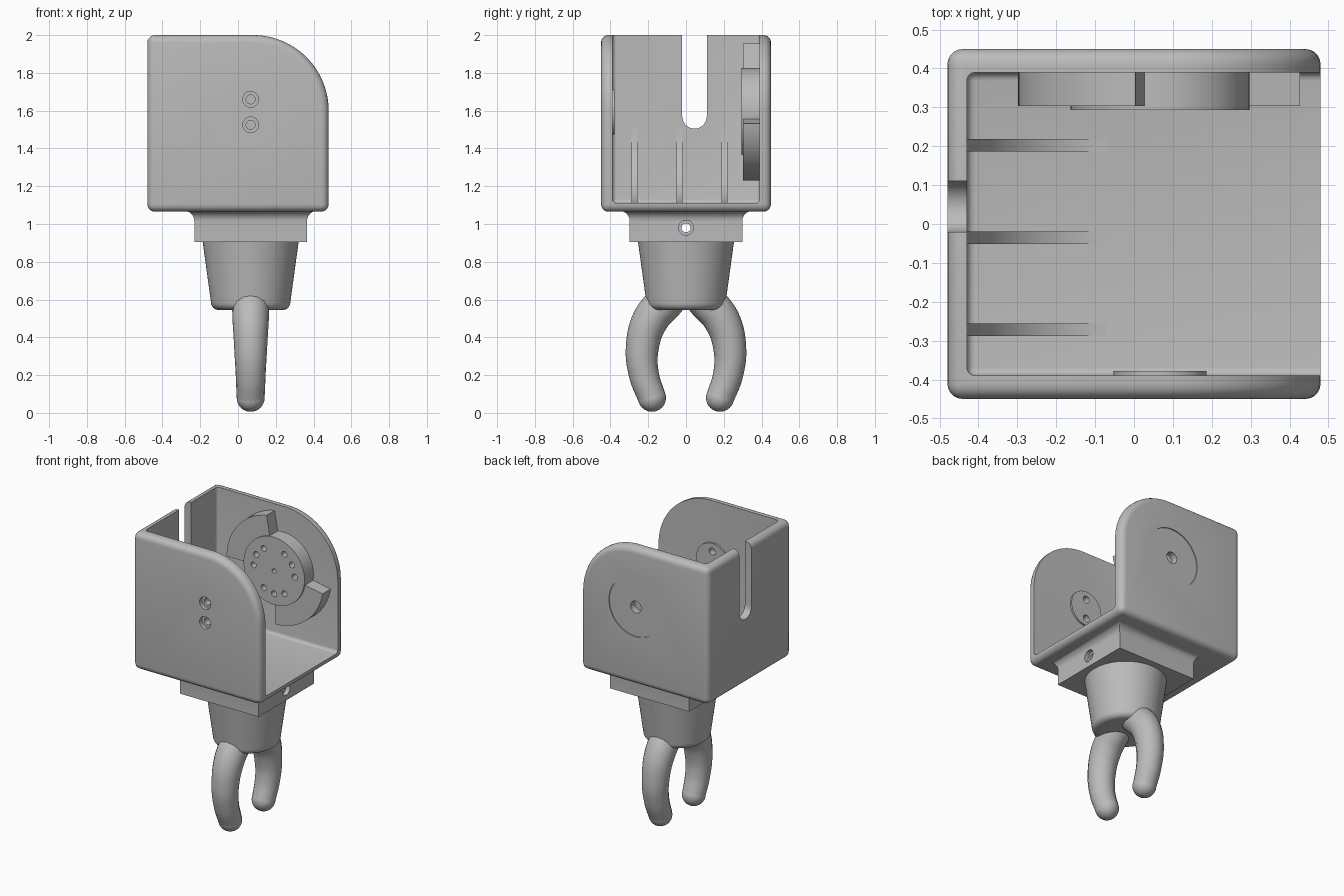
import bpy, bmesh, math
from math import sin, cos, pi, radians
from mathutils import Vector, Matrix

if "Cube" in bpy.data.objects:
    bpy.data.objects.remove(bpy.data.objects["Cube"])

grey = bpy.data.materials.new("plain grey")
grey.use_nodes = True
grey.diffuse_color = (0.5, 0.5, 0.5, 1)
grey.node_tree.nodes["Principled BSDF"].inputs["Base Color"].default_value = grey.diffuse_color

CX, CZ = 0.067, 1.595        # pivot axis of the bracket


def finish(name, bm):
    bmesh.ops.recalc_face_normals(bm, faces=bm.faces)
    mesh = bpy.data.meshes.new(name)
    bm.to_mesh(mesh)
    bm.free()
    mesh.materials.append(grey)
    ob = bpy.data.objects.new(name, mesh)
    bpy.context.collection.objects.link(ob)
    return ob


def loft(name, rings):
    """Skin closed rings of equal length and cap both ends."""
    bm = bmesh.new()
    rows = [[bm.verts.new(p) for p in ring] for ring in rings]
    n = len(rows[0])
    for a, b in zip(rows, rows[1:]):
        for i in range(n):
            j = (i + 1) % n
            bm.faces.new((a[i], a[j], b[j], b[i]))
    bm.faces.new(rows[0])
    bm.faces.new(rows[-1])
    return finish(name, bm)


def arc(cx, cz, r, a0, a1, n=16, rz=None):
    steps = [radians(a0 + (a1 - a0) * i / n) for i in range(n + 1)]
    return [(cx + r * cos(t), cz + (rz or r) * sin(t)) for t in steps]


def prism(name, pts, y0, y1):
    return loft(name, [[(x, y, z) for x, z in pts] for y in (y0, y1)])


def disc(name, x, z, r, y0, y1, r1=None, n=48):
    """Cylinder or cone along y."""
    ends = ((y0, r), (y1, r1 or r))
    return loft(name, [[(px, y, pz) for px, pz in arc(x, z, q, 0, 360, n)[:-1]] for y, q in ends])


def bake(ob):
    deps = bpy.context.evaluated_depsgraph_get()
    mesh = bpy.data.meshes.new_from_object(ob.evaluated_get(deps))
    ob.modifiers.clear()
    ob.data = mesh


def bevel(ob, width, segments=5):
    mod = ob.modifiers.new("round", "BEVEL")
    mod.width, mod.segments, mod.limit_method = width, segments, "ANGLE"
    mod.angle_limit = radians(40)
    bake(ob)


def cut(ob, cutter):
    cutter.hide_render = True
    mod = ob.modifiers.new("cut", "BOOLEAN")
    mod.operation, mod.object, mod.solver = "DIFFERENCE", cutter, "EXACT"
    bake(ob)
    bpy.data.objects.remove(cutter)


# Housing: rounded block with one large corner, hollowed from the top and +x side
outline = [(-0.48, 1.065), (0.48, 1.065)] + arc(0.08, 1.6, 0.4, 0, 90, 24) + [(-0.48, 2)]
housing = prism("housing", outline, -0.45, 0.45)
bevel(housing, 0.04)
cavity = prism("cavity", [(-0.43, 1.11), (2, 1.11), (2, 3), (-0.43, 3)], -0.39, 0.39)
bevel(cavity, 0.022, 4)
cut(housing, cavity)

# Cable slot in the -x wall
slot_yz = [(0.11, 3), (-0.02, 3)] + arc(0.045, 1.57, 0.065, 180, 360, 16)
cut(housing, loft("slot", [[(x, y, z) for y, z in slot_yz] for x in (-0.6, -0.4)]))

# Front wall pad with two countersunk screw holes
pad = disc("screw_pad", CX, CZ, 0.12, -0.4, -0.378)
for z in (1.66, 1.525):
    for part in (housing, pad):
        cut(part, disc("bore", CX, z, 0.024, -0.6, -0.3, n=24))
    cut(housing, disc("sink", CX, z, 0.042, -0.46, -0.425, n=24))

# Back wall: shallow round recess and central screw hole
cut(housing, disc("recess", CX, CZ, 0.2, 0.444, 0.5, n=64))
cut(housing, disc("sink", CX, CZ, 0.04, 0.4, 0.5, n=24))

# Drive hub with a ring of blind holes
hub = disc("drive_hub", CX, CZ, 0.23, 0.293, 0.4, n=64)
cut(hub, disc("centre", CX, CZ, 0.015, 0.2, 0.5, n=16))
for a in (0, 30, 60, 120, 150, 180, 240, 270, 300):
    t = radians(a)
    cut(hub, disc("hole", CX + 0.155 * cos(t), CZ + 0.155 * sin(t), 0.02, 0.2, 0.36, n=16))
smooth = [housing, pad, hub]

# Two raised stop sectors around the hub
for name, a0, a1 in (("upper_stop", 100, 180), ("lower_stop", 270, 350)):
    pts = arc(CX, CZ, 0.365, a0, a1, 24) + arc(CX, CZ, 0.22, a1, a0, 24)
    smooth.append(prism(name, pts, 0.303, 0.4))

# Concave gussets between floor and -x wall
for i, y in enumerate((-0.272, -0.035, 0.203)):
    pts = [(-0.44, 1.1), (-0.07, 1.1)] + arc(-0.07, 1.52, 0.36, 270, 180, 16, rz=0.41) + [(-0.44, 1.52)]
    smooth.append(prism(f"gusset_{i + 1}", pts, y - 0.016, y + 0.016))

# Neck block flaring into the housing
flare = 0.055
levels = [(0.905, 0)] + [(1.07 - flare + flare * sin(t), flare * (1 - cos(t)))
                         for t in (radians(a) for a in range(0, 91, 15))]
neck = loft("neck_block", [[(CX + sx * (0.298 + o), sy * (0.298 + o), z)
                            for sx, sy in ((-1, -1), (1, -1), (1, 1), (-1, 1))] for z, o in levels])


def cross_hole(r, x0, x1):
    ring = arc(0, 0.98, r, 0, 360, 24)[:-1]
    return loft("cross", [[(x, y, z) for y, z in ring] for x in (x0, x1)])


cut(neck, cross_hole(0.024, -1, 1))
for side in (-1, 1):
    cut(neck, cross_hole(0.04, CX + side * 0.27, CX + side * 0.4))
smooth.append(neck)

# Tapered cup with rounded lower rim
rim = [(0.92, 0.256)] + [(0.585 - 0.04 * sin(t), 0.17 + 0.04 * cos(t))
                         for t in (radians(a) for a in range(0, 91, 15))]
smooth.append(loft("tapered_cup", [[(CX + x, y, z) for x, y in arc(0, 0, r, 0, 360, 64)[:-1]]
                                   for z, r in rim]))

# Pair of curved fingers: tapered sweep with a round tip
path = [(0.1, 0.6, 0.1), (0.19, 0.49, 0.096), (0.232, 0.34, 0.087), (0.222, 0.2, 0.079), (0.18, 0.08, 0.074)]
for name, side in (("front_finger", -1), ("back_finger", 1)):
    curve = bpy.data.curves.new(name, "CURVE")
    curve.dimensions, curve.bevel_depth, curve.bevel_resolution = "3D", 1, 6
    curve.resolution_u, curve.use_fill_caps = 8, True
    spline = curve.splines.new("BEZIER")
    spline.bezier_points.add(len(path) - 1)
    for p, (y, z, r) in zip(spline.bezier_points, path):
        p.co, p.radius = (CX, side * y, z), r
        p.handle_left_type = p.handle_right_type = "AUTO"
    tube = bpy.data.objects.new("sweep", curve)
    bpy.context.collection.objects.link(tube)
    bpy.context.view_layer.update()
    bm = bmesh.new()
    bm.from_mesh(bpy.data.meshes.new_from_object(tube.evaluated_get(bpy.context.evaluated_depsgraph_get())))
    bpy.data.objects.remove(tube)
    for y, z, r in (path[0], path[-1]):
        bmesh.ops.create_uvsphere(bm, u_segments=32, v_segments=16, radius=r,
                                  matrix=Matrix.Translation((CX, side * y, z)))
    smooth.append(finish(name, bm))

# Smooth shading with sharp edges kept
bpy.ops.object.select_all(action="DESELECT")
for ob in smooth:
    ob.select_set(True)
bpy.context.view_layer.objects.active = housing
bpy.ops.object.shade_smooth_by_angle(angle=radians(35))
